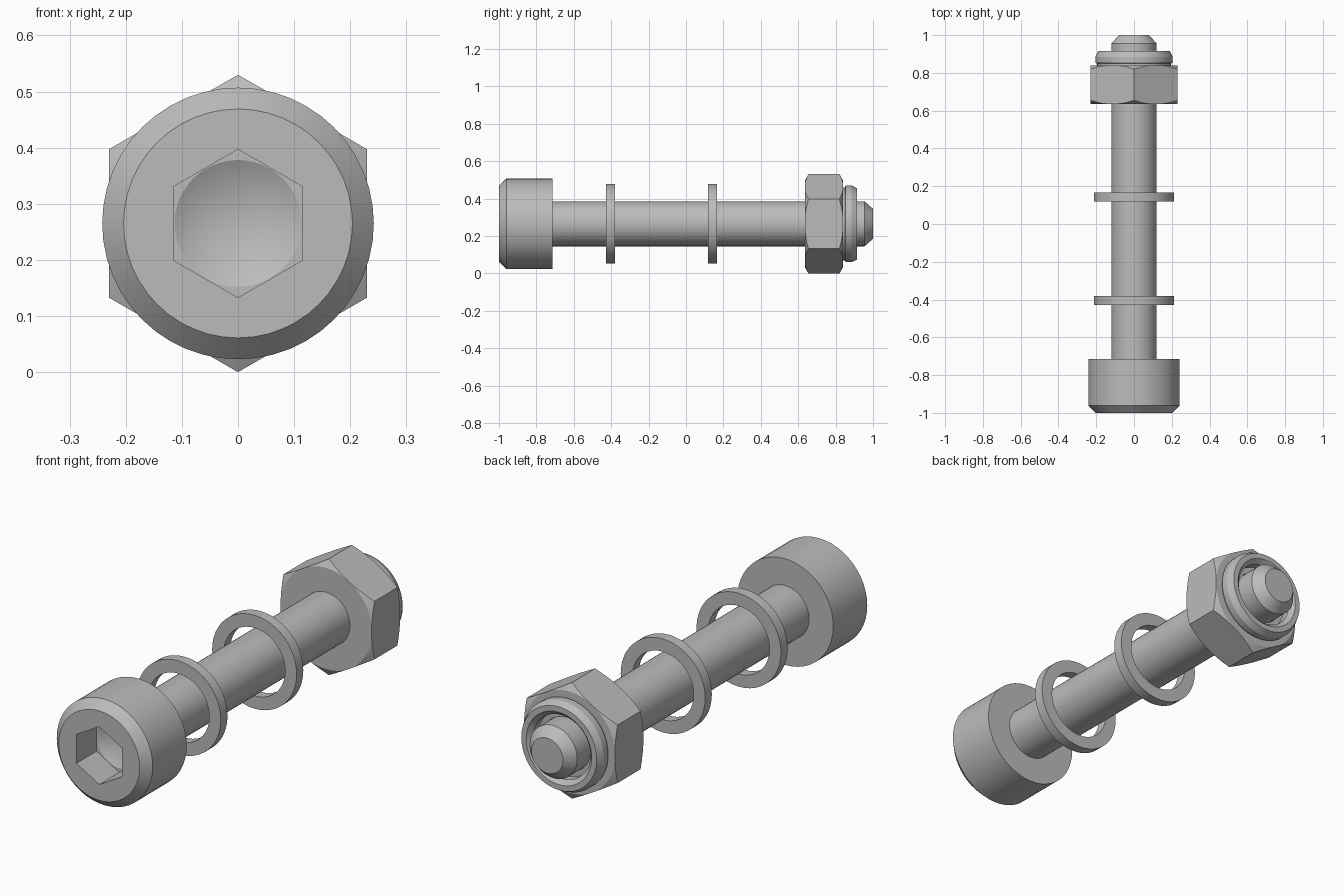
import bpy, bmesh, math

cube = bpy.data.objects.get("Cube")
if cube:
    bpy.data.objects.remove(cube, do_unlink=True)

AXIS_Z = 0.265
SEGMENTS = 48

steel = bpy.data.materials.new("grey steel")
steel.use_nodes = True
GREY = (0.5, 0.5, 0.5, 1)
steel.diffuse_color = GREY
steel.node_tree.nodes["Principled BSDF"].inputs["Base Color"].default_value = GREY


def lathe(name, profile, sides=SEGMENTS, closed=False):
    """Turn (radius, y) points about the bolt axis; radius 0 makes a pole."""
    bm = bmesh.new()
    rings = []
    for r, y in profile:
        count = sides if r > 0 else 1
        rings.append([bm.verts.new((r * math.sin(math.tau * i / sides), y,
                                    AXIS_Z + r * math.cos(math.tau * i / sides)))
                      for i in range(count)])
    pairs = list(zip(rings, rings[1:]))
    if closed:
        pairs.append((rings[-1], rings[0]))
    for a, b in pairs:
        for i in range(sides):
            j = (i + 1) % sides
            corners = [a[i % len(a)], a[j % len(a)], b[j % len(b)], b[i % len(b)]]
            bm.faces.new(list(dict.fromkeys(corners)))
    bmesh.ops.recalc_face_normals(bm, faces=bm.faces)
    mesh = bpy.data.meshes.new(name)
    bm.to_mesh(mesh)
    bm.free()
    obj = bpy.data.objects.new(name, mesh)
    bpy.context.collection.objects.link(obj)
    mesh.materials.append(steel)
    return obj


def select(obj):
    bpy.ops.object.select_all(action='DESELECT')
    obj.select_set(True)
    bpy.context.view_layer.objects.active = obj


def boolean(obj, cutter, operation):
    mod = obj.modifiers.new("cut", 'BOOLEAN')
    mod.operation = operation
    mod.solver = 'EXACT'
    mod.object = cutter
    select(obj)
    bpy.ops.object.modifier_apply(modifier=mod.name)
    bpy.data.objects.remove(cutter, do_unlink=True)


def smooth(obj):
    select(obj)
    bpy.ops.object.shade_smooth_by_angle(angle=math.radians(25))


# Bolt: chamfered cap head, shaft and tapered tip
bolt = lathe("bolt", [(0, -1), (0.204, -1), (0.242, -0.96), (0.242, -0.715),
                      (0.12, -0.715), (0.12, 0.955), (0.08, 1), (0, 1)])

# Hexagonal socket with a conical drilled bottom
SOCKET_END = -0.855
boolean(bolt, lathe("socket_cutter", [(0, -1.1), (0.132, -1.1),
                                      (0.132, SOCKET_END), (0, SOCKET_END)], 6),
        'DIFFERENCE')
boolean(bolt, lathe("drill_cutter", [(0, SOCKET_END - 0.03), (0.113, SOCKET_END - 0.03),
                                     (0.113, SOCKET_END), (0, SOCKET_END + 0.06)]),
        'DIFFERENCE')
smooth(bolt)

# Two loose washers
for name, y in (("front_washer", -0.404), ("back_washer", 0.142)):
    smooth(lathe(name, [(0.155, y - 0.024), (0.213, y - 0.024),
                        (0.213, y + 0.024), (0.155, y + 0.024)], closed=True))

# Hexagonal nut with corners chamfered on both ends
nut = lathe("nut", [(0.121, 0.635), (0.265, 0.635), (0.265, 0.84), (0.121, 0.84)],
            6, closed=True)
boolean(nut, lathe("corner_cutter", [(0, 0.63), (0.222, 0.63), (0.274, 0.66),
                                     (0.274, 0.815), (0.222, 0.845), (0, 0.845)]),
        'INTERSECT')
smooth(nut)

# Locking collar behind the nut, with a recess around the tip
smooth(lathe("locking_collar", [(0.121, 0.83), (0.195, 0.83), (0.195, 0.85),
                                (0.205, 0.853), (0.205, 0.885), (0.19, 0.915),
                                (0.165, 0.915), (0.145, 0.895), (0.145, 0.86),
                                (0.121, 0.86)], closed=True))
